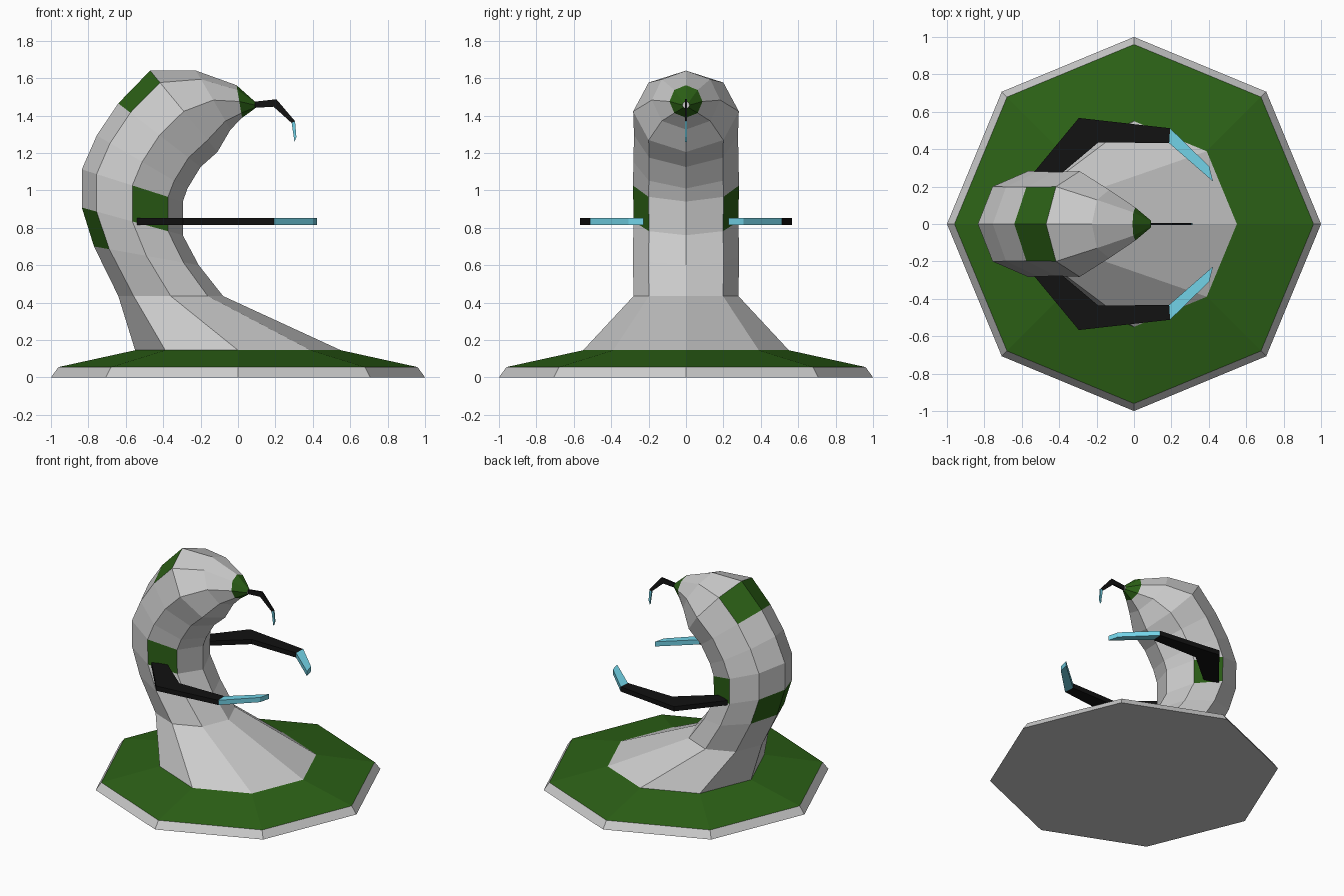
import bpy, bmesh
from math import sin, cos, pi
from mathutils import Vector

if "Cube" in bpy.data.objects:
    bpy.data.objects.remove(bpy.data.objects["Cube"])


def material(name, rgb):
    m = bpy.data.materials.new(name)
    m.diffuse_color = (*rgb, 1)
    m.use_nodes = True
    m.node_tree.nodes["Principled BSDF"].inputs["Base Color"].default_value = m.diffuse_color
    return m


GREY = material("grey", (0.8, 0.8, 0.8))
GREEN = material("green", (0.025, 0.12, 0.008))
BLACK = material("black", (0.006, 0.006, 0.006))
CYAN = material("cyan", (0.17, 0.65, 0.8))


def finish(bm, name, mats):
    bmesh.ops.recalc_face_normals(bm, faces=bm.faces)
    me = bpy.data.meshes.new(name)
    bm.to_mesh(me)
    bm.free()
    for m in mats:
        me.materials.append(m)
    ob = bpy.data.objects.new(name, me)
    bpy.context.collection.objects.link(ob)
    return ob


def loft(name, rings, green, cap_start, cap_end):
    """Eight-sided loft; each ring is given by its back and front point in xz."""
    bm = bmesh.new()
    loops = []
    for bx, bz, fx, fz in rings:
        c = Vector(((bx + fx) / 2, 0, (bz + fz) / 2))
        u = Vector(((fx - bx) / 2, 0, (fz - bz) / 2))
        v = Vector((0, u.length, 0))
        loops.append([bm.verts.new(c + u * cos(k * pi / 4) + v * sin(k * pi / 4))
                      for k in range(8)])
    for i in range(len(loops) - 1):
        a, b = loops[i], loops[i + 1]
        for k in range(8):
            n = (k + 1) % 8
            f = bm.faces.new((a[k], a[n], b[n], b[k]))
            f.material_index = int(k in green.get(i, ()))
    if cap_start:
        bm.faces.new(loops[0])
    if cap_end:
        bm.faces.new(loops[-1])
    return finish(bm, name, (GREY, GREEN))


def strip(name, outer, inner, place, lo, hi, mat):
    """Flat bar between two polylines, extruded from lo to hi."""
    bm = bmesh.new()
    sec = [[bm.verts.new(place(p, h)) for p, h in ((o, lo), (i, lo), (i, hi), (o, hi))]
           for o, i in zip(outer, inner)]
    for a, b in zip(sec, sec[1:]):
        for k in range(4):
            n = (k + 1) % 4
            bm.faces.new((a[k], a[n], b[n], b[k]))
    bm.faces.new(sec[0])
    bm.faces.new(sec[-1])
    return finish(bm, name, (mat,))


ALL = range(8)

# Octagonal base with green upper slope
loft("base", [(-1, 0, 1, 0), (-0.96, 0.055, 0.96, 0.055), (-0.55, 0.145, 0.55, 0.145)],
     {1: ALL}, True, False)

# Curved body, with green patches on back, sides, crown and snout
loft("body", [
    (-0.55, 0.145, 0.55, 0.145),
    (-0.64, 0.435, -0.08, 0.435),
    (-0.77, 0.70, -0.21, 0.60),
    (-0.835, 0.908, -0.295, 0.76),
    (-0.835, 1.112, -0.295, 0.94),
    (-0.755, 1.294, -0.27, 1.01),
    (-0.64, 1.465, -0.20, 1.125),
    (-0.47, 1.64, -0.11, 1.205),
    (-0.225, 1.64, -0.04, 1.325),
    (-0.008, 1.562, 0.022, 1.388),
    (0.09, 1.475, 0.09, 1.437),
], {2: (3, 4), 3: (1, 6), 6: (3, 4), 9: ALL}, False, True)

# Thin bent mouthpart with pale tip
side = lambda p, h: Vector((p[0], h, p[1]))
strip("mouthpart", [(0.07, 1.472), (0.205, 1.487), (0.305, 1.37)],
      [(0.07, 1.44), (0.19, 1.447), (0.287, 1.36)], side, -0.006, 0.006, BLACK)
strip("mouthpart_tip", [(0.305, 1.37), (0.312, 1.285)],
      [(0.287, 1.36), (0.302, 1.258)], side, -0.006, 0.006, CYAN)

# Pair of bent arms with pale claws
for s, tag in ((1, "back"), (-1, "front")):
    flat = lambda p, h: Vector((p[0], s * p[1], h))
    strip("arm_" + tag, [(-0.545, 0.265), (-0.295, 0.567), (0.193, 0.512)],
          [(-0.43, 0.235), (-0.19, 0.437), (0.188, 0.432)], flat, 0.815, 0.851, BLACK)
    strip("claw_" + tag, [(0.193, 0.512), (0.402, 0.308)],
          [(0.188, 0.432), (0.422, 0.228)], flat, 0.815, 0.851, CYAN)
